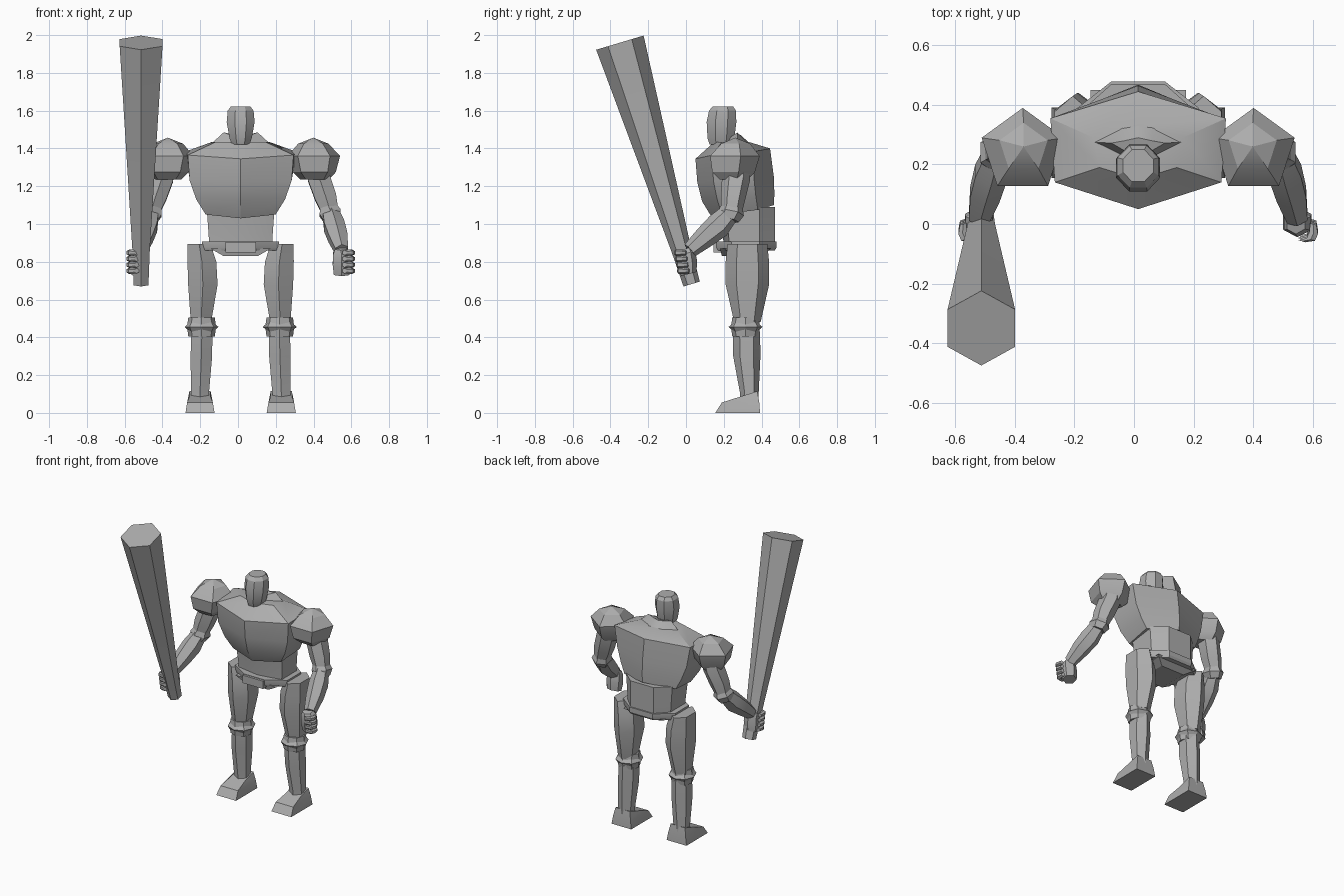
import bpy
import bmesh
import math
from mathutils import Vector

AX = 0.014  # body mirror plane

stone = bpy.data.materials.new("stone_grey")
stone.diffuse_color = (0.42, 0.42, 0.42, 1)


def loft(name, rings, side=1):
    """Skin a list of equal-length point rings; x is measured from the body axis."""
    bm = bmesh.new()
    loops = [[bm.verts.new((AX + side * p[0], p[1], p[2])) for p in r] for r in rings]
    n = len(loops[0])
    for a, b in zip(loops, loops[1:]):
        for i in range(n):
            j = (i + 1) % n
            bm.faces.new((a[i], a[j], b[j], b[i]))
    bm.faces.new(loops[0])
    bm.faces.new(loops[-1])
    bmesh.ops.remove_doubles(bm, verts=bm.verts, dist=0.0005)
    bmesh.ops.recalc_face_normals(bm, faces=bm.faces)
    me = bpy.data.meshes.new(name)
    bm.to_mesh(me)
    bm.free()
    me.materials.append(stone)
    ob = bpy.data.objects.new(name, me)
    bpy.context.collection.objects.link(ob)
    return ob


def ring(c, rx, ry, n, axis=(0, 0, 1), turn=0.0):
    """Elliptical n-gon around c, square to axis; angle 0 points to the front."""
    d = Vector(axis).normalized()
    u = Vector((1, 0, 0))
    u = (u - d * u.dot(d)).normalized()
    v = d.cross(u)
    pts = []
    for i in range(n):
        a = 2 * math.pi * (i + turn) / n
        pts.append(Vector(c) + u * rx * math.sin(a) - v * ry * math.cos(a))
    return pts


def limb(name, stations, n, axis=(0, 0, 1), turn=0.0, side=1):
    return loft(name, [ring(c, rx, ry, n, axis, turn) for c, rx, ry in stations], side)


def hex_ring(hw_f, hw_b, yf, yfs, ybs, yb, zf, zs, zb):
    """Torso section: front point, front corners, back corners, back point."""
    zbs = (zs + zb) / 2
    return [(0, yf, zf), (hw_f, yfs, zs), (hw_b, ybs, zbs), (0, yb, zb),
            (-hw_b, ybs, zbs), (-hw_f, yfs, zs)]


# torso
loft("chest", [
    hex_ring(.185, .20, .14, .19, .38, .465, 1.03, 1.05, 1.10),
    hex_ring(.235, .235, .085, .165, .37, .468, 1.12, 1.13, 1.16),
    hex_ring(.27, .27, .06, .145, .36, .465, 1.22, 1.23, 1.25),
    hex_ring(.28, .295, .05, .14, .355, .445, 1.345, 1.365, 1.40),
    hex_ring(.13, .15, .15, .19, .29, .33, 1.435, 1.435, 1.435)])
loft("abdomen", [
    [(-w, yf + .03, z), (0, yf, z), (w, yf + .03, z), (w, .39, z),
     (.09, .47, z), (-.09, .47, z), (-w, .39, z)]
    for z, w, yf in ((.87, .165, .20), (.95, .17, .195), (1.09, .18, .18))])
loft("collar", [
    [(.15, .275, 1.41), (.05, .325, 1.41), (0, .34, 1.41), (-.05, .325, 1.41),
     (-.15, .275, 1.41), (0, .20, 1.41)],
    [(.15, .275, 1.43), (.05, .325, 1.43), (0, .335, 1.43), (-.05, .325, 1.43),
     (-.15, .275, 1.43), (0, .20, 1.43)],
    [(.09, .272, 1.485), (.045, .28, 1.475), (0, .29, 1.47), (-.045, .28, 1.475),
     (-.09, .272, 1.485), (0, .22, 1.45)]])

# head
limb("head", [((0, .185, 1.42), .05, .065), ((0, .185, 1.455), .064, .077),
              ((0, .188, 1.54), .08, .085), ((0, .193, 1.60), .074, .077),
              ((0, .196, 1.623), .055, .058)], 8, turn=.5)


# belt, buckle and hips
def belt_ring(z, g):
    return [(-.08, .175 - g, z), (.08, .175 - g, z), (.19 + g, .24, z),
            (.19 + g, .39, z), (.09, .465 + g, z), (-.09, .465 + g, z),
            (-.19 - g, .39, z), (-.19 - g, .24, z)]


loft("belt", [belt_ring(.86, .005), belt_ring(.875, .014), belt_ring(.908, .014)])
loft("buckle", [[(-.08, .145, z), (.08, .145, z), (.08, .20, z), (-.08, .20, z)]
                for z in (.85, .905)])
loft("hips", [
    [(-w, y0, z), (w, y0, z), (w, y1, z), (-w, y1, z)]
    for z, w, y0, y1 in ((.83, .09, .19, .40), (.87, .16, .18, .45))])

for side, tag in ((1, "left"), (-1, "right")):
    # leg
    limb(tag + "_thigh", [((.21, .325, .48), .062, .07), ((.20, .325, .68), .09, .115),
                          ((.205, .325, .80), .088, .115), ((.22, .325, .895), .07, .105)],
         6, side=side)
    # knee guard with a zigzag rim
    knee = []
    for z, r, jag in ((.405, .07, 0), (.43, .075, .012), (.455, .09, 0),
                      (.48, .075, .012), (.505, .07, 0)):
        pts = ring((.207, .315, z), r, r, 8)
        s = 1 if z > .455 else -1
        for i in range(0, 8, 2):
            pts[i].z -= s * jag
        knee.append(pts)
    loft(tag + "_knee", knee, side)
    limb(tag + "_shin", [((.215, .335, .05), .055, .05), ((.215, .335, .11), .055, .05),
                         ((.208, .322, .30), .066, .072), ((.205, .32, .43), .064, .072)],
         6, side=side)
    loft(tag + "_foot", [
        [(.215 - w, y0, z0), (.215 + w, y0, z0), (.215 + w, y1, z1), (.215 - w, y1, z1)]
        for w, y0, z0, y1, z1 in ((.077, .155, 0, .392, 0), (.068, .19, .055, .388, .055),
                                  (.056, .285, .085, .378, .115))], side)

    # shoulder pad
    limb(tag + "_shoulder_pad", [((.392, .245, 1.235), .08, .08), ((.39, .24, 1.275), .12, .125),
                                 ((.388, .245, 1.36), .145, .145), ((.385, .255, 1.425), .085, .085),
                                 ((.385, .26, 1.457), .0, .0)], 5, turn=.5, side=side)
    # arm
    limb(tag + "_upper_arm", [((.40, .27, 1.32), .06, .07), ((.415, .265, 1.24), .068, .075),
                              ((.45, .25, 1.14), .066, .065), ((.475, .24, 1.06), .05, .055)],
         6, (.25, -.1, -1), side=side)
    limb(tag + "_elbow", [((.462, .245, 1.095), .05, .055), ((.474, .238, 1.058), .066, .07),
                          ((.485, .225, 1.02), .05, .055)], 6, (.25, -.2, -1), side=side)
    limb(tag + "_forearm", [((.475, .235, 1.06), .048, .052), ((.495, .17, .99), .062, .068),
                            ((.515, .10, .93), .058, .058), ((.535, .02, .86), .04, .042)],
         6, (.2, -.75, -.65), side=side)
    # closed hand, fingers and thumb
    limb(tag + "_hand", [((.535, .015, .735), .048, .042), ((.535, .008, .79), .055, .053),
                         ((.535, .002, .845), .052, .048), ((.53, .0, .87), .035, .035)],
         6, (0, -.28, 1), side=side)
    for k in range(4):
        z = .752 + k * .032
        y = -.015 - k * .005
        limb(tag + "_finger_%d" % (k + 1),
             [((.55, y - .028, z), .014, .014), ((.58, y - .022, z), .017, .017),
              ((.59, y, z), .017, .017), ((.588, y + .03, z), .013, .013)],
             6, (.3, 1, 0), side=side)

# club held in the hand on the -x side
tilt = Vector((0, -.38, 1.27))
limb("club", [((-.527, .03, .682), .045, .045), ((-.527, -.025, .866), .053, .053),
              ((-.527, -.35, 1.96), .131, .131)], 6, tilt)

# soften only shallow edges
for ob in bpy.context.collection.objects:
    ob.select_set(True)
    bpy.context.view_layer.objects.active = ob
bpy.ops.object.shade_smooth_by_angle(angle=math.radians(25))
